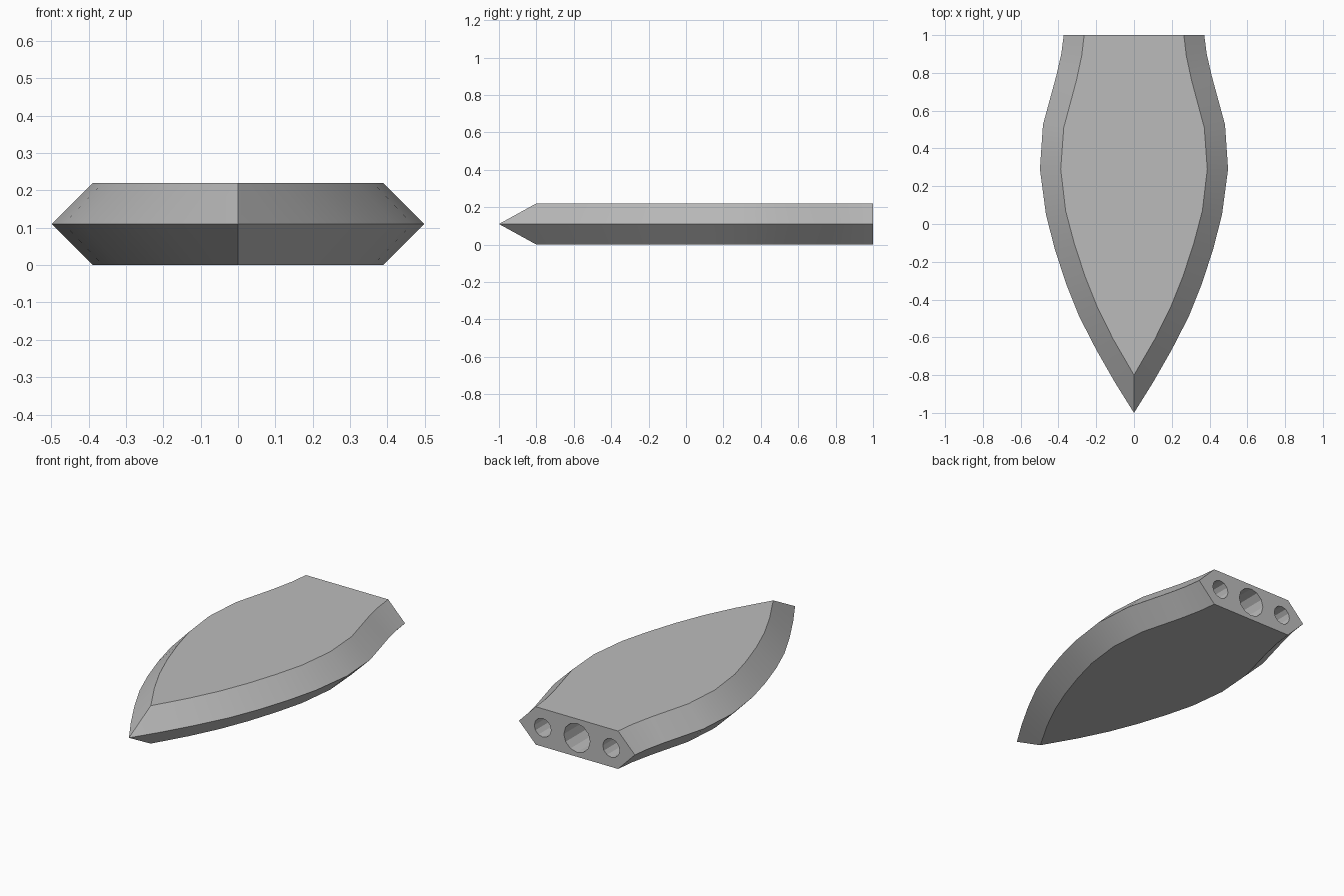
import bpy, bmesh, math
from mathutils import Matrix

cube = bpy.data.objects.get("Cube")
if cube:
    bpy.data.objects.remove(cube, do_unlink=True)

THICK = 0.22
MID = THICK / 2

grey = bpy.data.materials.new("plain grey")
grey.use_nodes = True
colour = (0.5, 0.5, 0.5, 1)
grey.diffuse_color = colour
grey.node_tree.nodes["Principled BSDF"].inputs["Base Color"].default_value = colour

# Half outlines from the tip to the flat back end: widest rim and flat faces
rim = [(0, -1), (.1, -.84), (.2, -.665), (.29, -.49), (.36, -.315), (.42, -.13),
       (.466, .05), (.498, .29), (.482, .525), (.41, .79), (.385, .9), (.372, 1)]
flat = [(0, -.8), (.03, -.748), (.11, -.61), (.192, -.445), (.26, -.275), (.317, -.1),
        (.362, .07), (.388, .29), (.372, .51), (.305, .76), (.277, .89), (.264, 1)]


def mirrored(half):
    return half + [(-x, y) for x, y in reversed(half[1:])]


def make_object(name, bm):
    bmesh.ops.recalc_face_normals(bm, faces=bm.faces)
    mesh = bpy.data.meshes.new(name)
    bm.to_mesh(mesh)
    bm.free()
    mesh.materials.append(grey)
    obj = bpy.data.objects.new(name, mesh)
    bpy.context.collection.objects.link(obj)
    return obj


# Blade body: three stacked loops, closed by the flat faces and the back end
bm = bmesh.new()
rings = [[bm.verts.new((x, y, z)) for x, y in mirrored(half)]
         for half, z in ((flat, 0), (rim, MID), (flat, THICK))]
n = len(rings[0])
back = len(rim) - 1
for low, high in zip(rings, rings[1:]):
    for i in range(n):
        if i != back:
            j = (i + 1) % n
            bm.faces.new((low[i], low[j], high[j], high[i]))
bm.faces.new(rings[0])
bm.faces.new(rings[2])
bm.faces.new([r[back] for r in rings] + [r[back + 1] for r in reversed(rings)])
body = make_object("blade_body", bm)

# Three round sockets bored into the back end
bm = bmesh.new()
for x, radius in ((-.22, .054), (0, .084), (.22, .054)):
    bmesh.ops.create_cone(bm, cap_ends=True, segments=12, radius1=radius, radius2=radius,
                          depth=.8, matrix=Matrix.Translation((x, 1, MID))
                          @ Matrix.Rotation(math.pi / 2, 4, 'X'))
cutter = make_object("socket_cutter", bm)
cutter.hide_render = True

bpy.context.view_layer.objects.active = body
body.select_set(True)
bore = body.modifiers.new("sockets", 'BOOLEAN')
bore.operation = 'DIFFERENCE'
bore.solver = 'EXACT'
bore.object = cutter
bpy.ops.object.modifier_apply(modifier=bore.name)
bpy.data.objects.remove(cutter, do_unlink=True)
bpy.ops.object.shade_smooth_by_angle(angle=math.radians(25))
